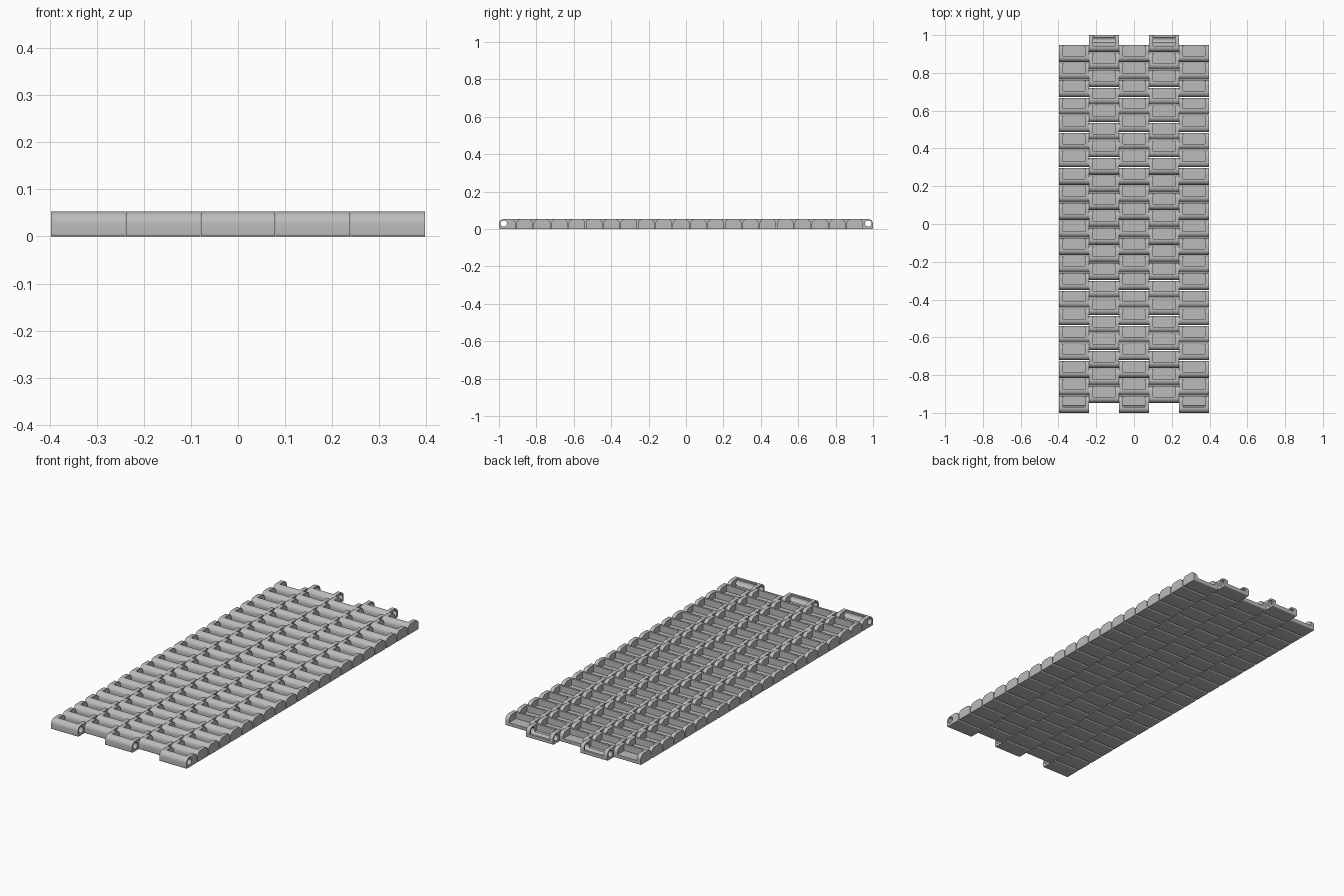
import bpy, bmesh, math
from mathutils import Matrix

cube = bpy.data.objects.get("Cube")
if cube:
    bpy.data.objects.remove(cube, do_unlink=True)

PITCH, LENGTH, HEIGHT = 0.0929, 0.089, 0.053
COLUMN, WIDTH = 0.159, 0.158
WALL, FLOOR, BARREL = 0.021, 0.019, 0.031
PIN_Y, PIN_Z, PIN_R = 0.026, 0.029, 0.017
ROWS = 21

grey = bpy.data.materials.new("track_grey")
grey.use_nodes = True
colour = (0.5, 0.5, 0.5, 1)
grey.diffuse_color = colour
grey.node_tree.nodes["Principled BSDF"].inputs["Base Color"].default_value = colour


def add_object(name, bm):
    bmesh.ops.recalc_face_normals(bm, faces=bm.faces)
    mesh = bpy.data.meshes.new(name)
    bm.to_mesh(mesh)
    bm.free()
    mesh.materials.append(grey)
    obj = bpy.data.objects.new(name, mesh)
    bpy.context.collection.objects.link(obj)
    return obj


def corner(y, z, r, start):
    """Quarter-round corner points, turning counter-clockwise."""
    steps = 8
    return [(y + r * math.cos(start + i * math.pi / 2 / steps),
             z + r * math.sin(start + i * math.pi / 2 / steps)) for i in range(steps + 1)]


def brick_blank():
    """Side profile with rounded top ends, extruded across the link."""
    r, b = 0.026, 0.005
    outline = (corner(LENGTH - r, HEIGHT - r, r, 0) + corner(r, HEIGHT - r, r, math.pi / 2)
               + corner(b, b, b, math.pi) + corner(LENGTH - b, b, b, 1.5 * math.pi))
    bm = bmesh.new()
    face = bm.faces.new([bm.verts.new((-WIDTH / 2, y, z)) for y, z in outline])
    side = bmesh.ops.extrude_face_region(bm, geom=[face])["geom"]
    bmesh.ops.translate(bm, vec=(WIDTH, 0, 0),
                        verts=[v for v in side if isinstance(v, bmesh.types.BMVert)])
    return add_object("brick_blank", bm)


def pocket_cutter():
    """Box that opens the link at the top and back, leaving two side walls."""
    bm = bmesh.new()
    size = (WIDTH - 2 * WALL, LENGTH, HEIGHT)
    centre = (0, BARREL + LENGTH / 2, FLOOR + HEIGHT / 2)
    bmesh.ops.create_cube(bm, size=1, matrix=Matrix.Translation(centre) @ Matrix.Diagonal((*size, 1)))
    return add_object("pocket_cutter", bm)


def pin_cutter(y):
    """Cylinder for the open hinge hole."""
    bm = bmesh.new()
    place = Matrix.Translation((0, y, PIN_Z)) @ Matrix.Rotation(math.pi / 2, 4, "Y")
    bmesh.ops.create_cone(bm, cap_ends=True, segments=24, radius1=PIN_R, radius2=PIN_R,
                          depth=WIDTH * 1.5, matrix=place)
    return add_object("pin_cutter", bm)


def link_mesh(name, cutters):
    """Cut a blank and keep only the finished mesh."""
    blank = brick_blank()
    for cutter in cutters:
        mod = blank.modifiers.new("cut", "BOOLEAN")
        mod.operation, mod.solver, mod.object = "DIFFERENCE", "EXACT", cutter
    bpy.context.view_layer.update()
    mesh = bpy.data.meshes.new_from_object(blank.evaluated_get(bpy.context.evaluated_depsgraph_get()))
    mesh.name = name
    for obj in [blank] + cutters:
        bpy.data.objects.remove(obj, do_unlink=True)
    mesh.shade_smooth()
    mesh.set_sharp_from_angle(angle=math.radians(30))
    return mesh


plain = link_mesh("link", [pocket_cutter()])
front_end = link_mesh("front_end_link", [pocket_cutter(), pin_cutter(PIN_Y)])
back_end = link_mesh("back_end_link", [pocket_cutter(), pin_cutter(LENGTH - PIN_Y)])


def place(name, mesh, x, y):
    obj = bpy.data.objects.new(name, mesh)
    obj.location = (x, y, 0)
    bpy.context.collection.objects.link(obj)
    return obj


# Five staggered columns; each has one end link with an open hinge hole
for col in range(5):
    x = (col - 2) * COLUMN
    inner = col % 2 == 1
    first = 1 - LENGTH - (ROWS - 1) * PITCH if inner else -1
    last = first + (ROWS - 1) * PITCH
    run = place(f"link_column_{col + 1}", plain, x, first if inner else first + PITCH)
    array = run.modifiers.new("links", "ARRAY")
    array.count = ROWS - 1
    array.use_relative_offset = False
    array.use_constant_offset = True
    array.constant_offset_displace = (0, PITCH, 0)
    place(f"end_link_{col + 1}", back_end if inner else front_end, x, last if inner else first)
